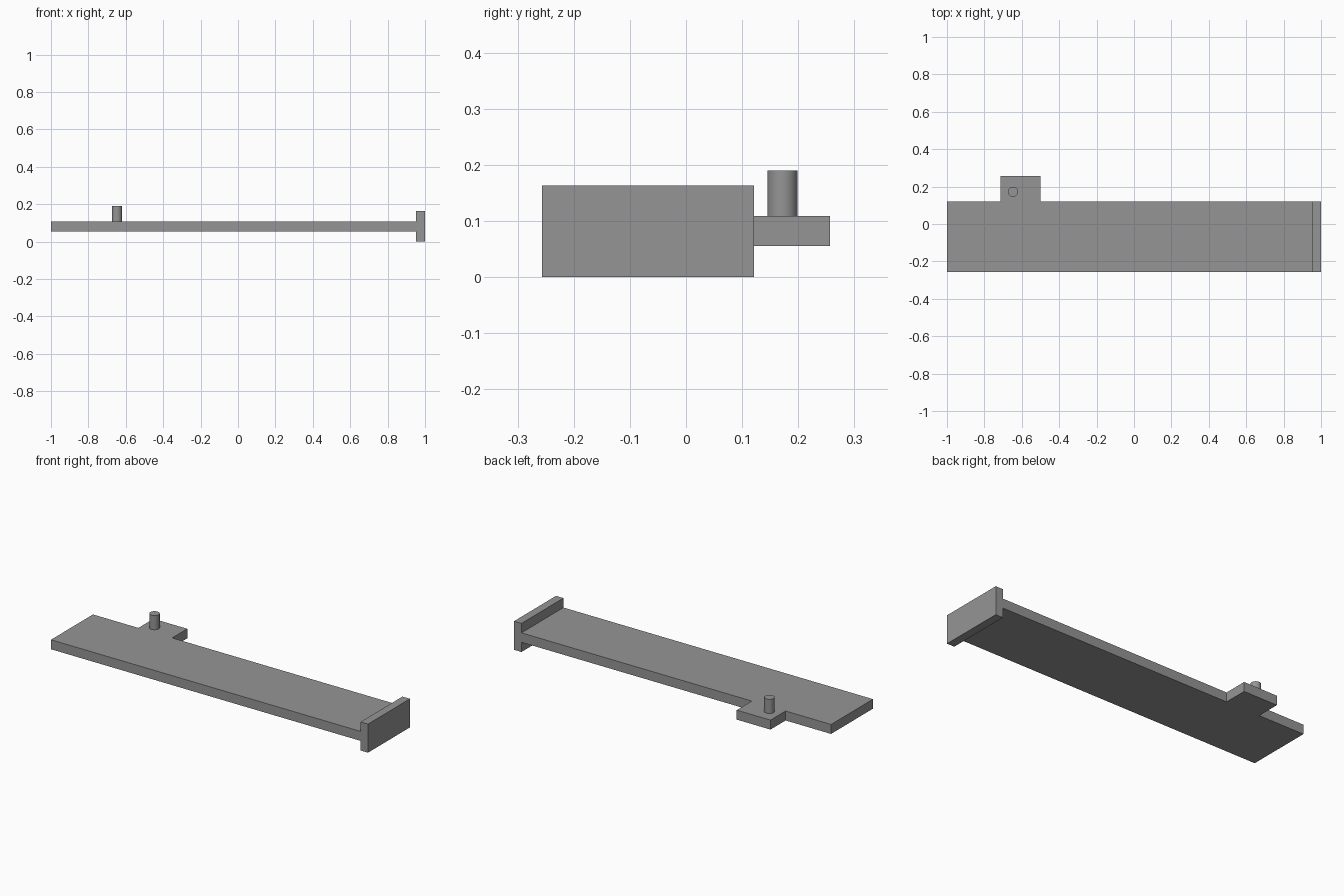
import bpy, bmesh

if "Cube" in bpy.data.objects:
    bpy.data.objects.remove(bpy.data.objects["Cube"])

grey = bpy.data.materials.new("mid grey")
grey.diffuse_color = (0.30, 0.30, 0.30, 1)
grey.use_nodes = True
grey.node_tree.nodes["Principled BSDF"].inputs["Base Color"].default_value = grey.diffuse_color


def finish(name, bm):
    bmesh.ops.recalc_face_normals(bm, faces=bm.faces)
    mesh = bpy.data.meshes.new(name)
    bm.to_mesh(mesh)
    bm.free()
    mesh.materials.append(grey)
    obj = bpy.data.objects.new(name, mesh)
    bpy.context.collection.objects.link(obj)
    return obj


def slab(name, outline, z0, z1):
    """Extrude a plan outline from z0 up to z1."""
    bm = bmesh.new()
    face = bm.faces.new([bm.verts.new((x, y, z0)) for x, y in outline])
    top = bmesh.ops.extrude_face_region(bm, geom=[face])["geom"]
    verts = [v for v in top if isinstance(v, bmesh.types.BMVert)]
    bmesh.ops.translate(bm, verts=verts, vec=(0, 0, z1 - z0))
    return finish(name, bm)


FRONT, EDGE, BACK = -0.257, 0.121, 0.257
PLATE_Z = (0.055, 0.109)
FLANGE_X = 0.953

# Long plate with the side tab in one outline
slab("plate_with_tab", [
    (-1, FRONT), (FLANGE_X, FRONT), (FLANGE_X, EDGE), (-0.5, EDGE),
    (-0.5, BACK), (-0.713, BACK), (-0.713, EDGE), (-1, EDGE)], *PLATE_Z)

# Upright flange across the right end
slab("end_flange", [(FLANGE_X, FRONT), (1, FRONT), (1, EDGE), (FLANGE_X, EDGE)], 0, 0.163)

# Round pin standing on the tab
bpy.ops.mesh.primitive_cylinder_add(
    vertices=48, radius=0.027, depth=0.081,
    location=(-0.647, 0.172, PLATE_Z[1] + 0.0405))
pin = bpy.context.object
pin.name = "pin"
pin.data.materials.append(grey)
bpy.ops.object.shade_smooth_by_angle()
